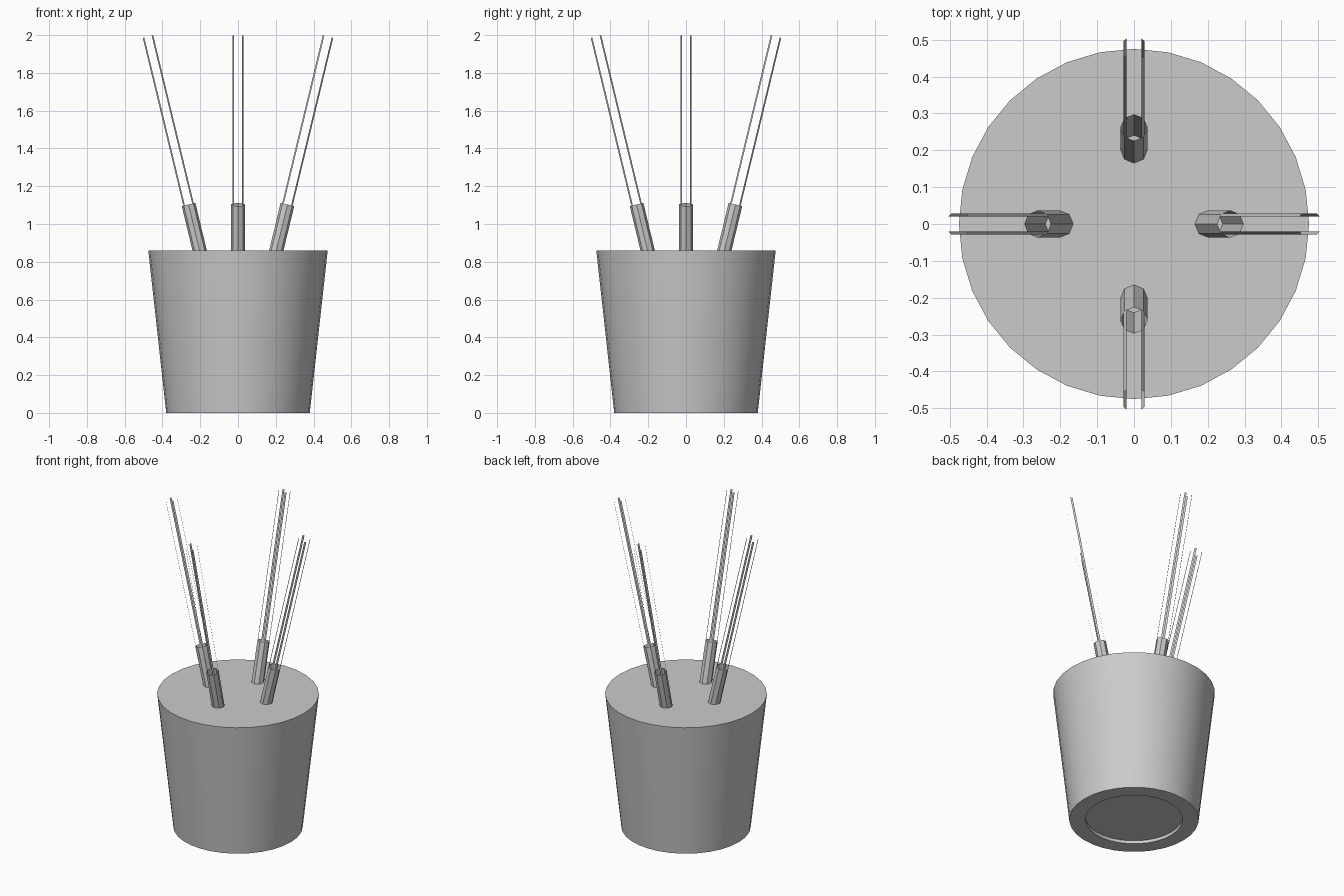
import bpy
import bmesh
from math import atan, cos, sin, pi, radians
from mathutils import Matrix, Vector

cube = bpy.data.objects.get("Cube")
if cube:
    bpy.data.objects.remove(cube, do_unlink=True)

grey = bpy.data.materials.new("plain grey")
grey.use_nodes = True
colour = (0.6, 0.6, 0.6, 1)
grey.diffuse_color = colour
grey.node_tree.nodes["Principled BSDF"].inputs["Base Color"].default_value = colour

POT_TOP = 0.86
SLOPE = 0.2416       # outward lean per unit of height
AXIS_X = 0.203       # where a stalk axis meets the pot top


def add_object(name, bm):
    mesh = bpy.data.meshes.new(name)
    bm.to_mesh(mesh)
    bm.free()
    mesh.materials.append(grey)
    obj = bpy.data.objects.new(name, mesh)
    bpy.context.collection.objects.link(obj)
    return obj


def ring(bm, radius, z, sides):
    return [bm.verts.new((radius * cos(2 * pi * i / sides),
                          radius * sin(2 * pi * i / sides), z))
            for i in range(sides)]


def bridge(bm, a, b):
    n = len(a)
    for i in range(n):
        j = (i + 1) % n
        bm.faces.new((a[i], a[j], b[j], b[i]))


def height(z):
    """Distance along the leaning axis for a given world height."""
    return (z - POT_TOP) / cos(atan(SLOPE))


# Tapered pot with a shallow round recess underneath
bm = bmesh.new()
profile = [(0.285, 0.02), (0.285, 0), (0.38, 0), (0.475, POT_TOP)]
rings = [ring(bm, r, z, 32) for r, z in profile]
for low, high in zip(rings, rings[1:]):
    bridge(bm, low, high)
bm.faces.new(rings[0])
bm.faces.new(rings[-1])
bmesh.ops.recalc_face_normals(bm, faces=bm.faces)
pot = add_object("pot", bm)
bpy.context.view_layer.objects.active = pot
pot.select_set(True)
bpy.ops.object.shade_smooth_by_angle(angle=radians(30))
pot.select_set(False)

# Four leaning stalks, each an open sleeve holding four flat blades
for k, side in enumerate(("left", "back", "right", "front")):
    place = (Matrix.Rotation(k * pi / 2, 4, "Z")
             @ Matrix.Translation((AXIS_X, 0, POT_TOP))
             @ Matrix.Rotation(atan(SLOPE), 4, "Y"))

    # Open octagonal sleeve
    bm = bmesh.new()
    bridge(bm, ring(bm, 0.037, height(0.83), 8), ring(bm, 0.037, height(1.103), 8))
    bm.transform(place)
    add_object(side + "_sleeve", bm)

    # Thin flat blades facing outward on the diagonals
    bm = bmesh.new()
    for q in range(4):
        a = pi / 4 + q * pi / 2
        centre = Vector((cos(a), sin(a), 0)) * 0.0343
        across = Vector((-sin(a), cos(a), 0)) * 0.006
        bottom = Vector((0, 0, height(1.07)))
        top = Vector((0, 0, height(1.992)))
        corners = (centre - across + bottom, centre + across + bottom,
                   centre + across + top, centre - across + top)
        bm.faces.new([bm.verts.new(c) for c in corners])
    bm.transform(place)
    add_object(side + "_blades", bm)
